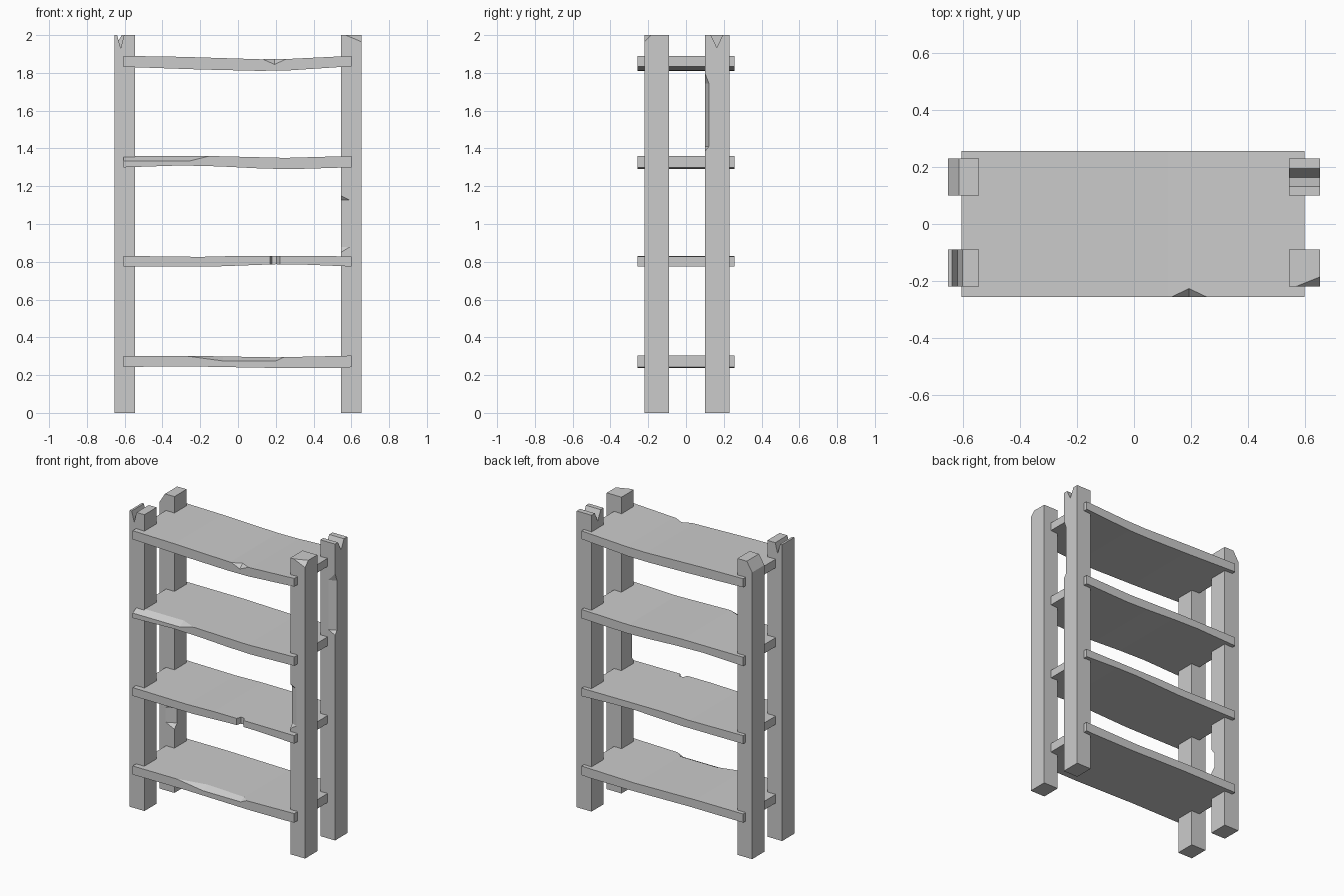
import bpy, bmesh
from mathutils import Vector as V

if "Cube" in bpy.data.objects:
    bpy.data.objects.remove(bpy.data.objects["Cube"])


def mesh_object(name, bm):
    bmesh.ops.recalc_face_normals(bm, faces=bm.faces)
    me = bpy.data.meshes.new(name)
    bm.to_mesh(me)
    bm.free()
    ob = bpy.data.objects.new(name, me)
    bpy.context.collection.objects.link(ob)
    return ob


def cut(ob, points):
    """Subtract the convex hull of the points."""
    bm = bmesh.new()
    for p in points:
        bm.verts.new(p)
    bmesh.ops.convex_hull(bm, input=bm.verts)
    loose = [v for v in bm.verts if not v.link_faces]
    bmesh.ops.delete(bm, geom=loose, context='VERTS')
    cutter = mesh_object("cutter", bm)
    cutter.hide_render = True
    mod = ob.modifiers.new("cut", 'BOOLEAN')
    mod.operation = 'DIFFERENCE'
    mod.solver = 'EXACT'
    mod.object = cutter
    bpy.context.view_layer.objects.active = ob
    bpy.ops.object.modifier_apply(modifier=mod.name)
    bpy.data.objects.remove(cutter)


def chip(ob, edge, a, b, axis, stations):
    """Bevel a stretch of an edge; a and b are the inward depths, ends taper out."""
    e, a, b, axis = V(edge), V(a), V(b), V(axis)
    s0, s1, s2, s3 = stations
    pts = [e - (a + b) / 2 + axis * (2 * s0 - s1),
           e - (a + b) / 2 + axis * (2 * s3 - s2)]
    for s in {s1, s2}:
        pts += [e + 2 * a - b + axis * s, e + 2 * b - a + axis * s]
    cut(ob, pts)


def post(name, x, y):
    bm = bmesh.new()
    bmesh.ops.create_cube(bm, size=1)
    for v in bm.verts:
        v.co = V((x + v.co.x * 0.11, y + v.co.y * 0.13, v.co.z * 2 + 1))
    return mesh_object(name, bm)


def shelf(name, top, bottom):
    bm = bmesh.new()
    f = bm.faces.new([bm.verts.new((x, -0.257, z)) for x, z in top + bottom[::-1]])
    ext = bmesh.ops.extrude_face_region(bm, geom=[f])['geom']
    bmesh.ops.translate(bm, vec=(0, 0.514, 0),
                        verts=[g for g in ext if isinstance(g, bmesh.types.BMVert)])
    return mesh_object(name, bm)


X, Z = (1, 0, 0), (0, 0, 1)

# Front left post: V split in the top, running front to back
p = post("front_left_post", -0.60, -0.155)
cut(p, [(x, y, z) for y in (-0.3, 0)
        for x, z in ((-0.659, 2.07), (-0.621, 1.93), (-0.586, 2.07))])

# Front right post: broken top corner and a worn inner edge
p = post("front_right_post", 0.60, -0.155)
c = V((0.655, -0.22, 2))
a, b, d = V((-0.085, 0, 0)), V((0, 0.034, 0)), V((0, 0, -0.036))
cut(p, [c + 3 * a - b - d, c + 3 * b - a - d, c + 3 * d - a - b, c - a - b - d])
chip(p, (0.545, -0.22, 0), (0.045, 0, 0), (0, 0.02, 0), Z, (0.85, 0.877, 1.127, 1.15))

# Back left post: sloped outer top and a worn inner edge
p = post("back_left_post", -0.60, 0.165)
cut(p, [(x, y, z) for y in (0, 0.3)
        for x, z in ((-0.695, 1.87), (-0.575, 2.065), (-0.75, 2.1))])
chip(p, (-0.545, 0.10, 0), (-0.065, 0, 0), (0, 0.03, 0), Z, (0.43, 0.46, 0.56, 0.60))

# Back right post: V split running sideways and a long worn outer edge
p = post("back_right_post", 0.60, 0.165)
cut(p, [(x, y, z) for x in (0.5, 0.7)
        for y, z in ((0.10, 2.065), (0.163, 1.935), (0.226, 2.065))])
chip(p, (0.655, 0.10, 0), (-0.05, 0, 0), (0, 0.021, 0), Z, (1.385, 1.41, 1.745, 1.80))

# Top shelf: sagging, with a small chip in the front edge
s = shelf("top_shelf",
          [(-0.607, 1.89), (-0.3, 1.885), (0.12, 1.872), (0.27, 1.874), (0.6, 1.89)],
          [(-0.607, 1.832), (-0.2, 1.818), (0.1, 1.811), (0.25, 1.812), (0.6, 1.835)])
chip(s, (0, -0.257, 1.873), (0, 0.03, 0), (0, 0, -0.028), X, (0.13, 0.193, 0.193, 0.255))

# Upper middle shelf: worn front edge at the left end
s = shelf("upper_middle_shelf",
          [(-0.607, 1.36), (-0.15, 1.36), (0.25, 1.35), (0.6, 1.36)],
          [(-0.607, 1.30), (-0.3, 1.31), (-0.1, 1.305), (0.1, 1.295), (0.27, 1.29), (0.6, 1.30)])
chip(s, (0, -0.257, 1.36), (0, 0.045, 0), (0, 0, -0.026), X, (-0.9, -0.7, -0.255, -0.15))

# Lower middle shelf: square notch through the front edge
s = shelf("lower_middle_shelf",
          [(-0.607, 0.831), (-0.2, 0.826), (0, 0.831), (0.6, 0.829)],
          [(-0.607, 0.775), (-0.15, 0.774), (0.2, 0.787), (0.35, 0.785), (0.6, 0.775)])
cut(s, [(x, y, z) for z in (0.7, 0.9)
        for x, y in ((0.16, -0.287), (0.18, -0.227), (0.205, -0.227), (0.24, -0.287))])

# Bottom shelf: long worn stretch of front edge
s = shelf("bottom_shelf",
          [(-0.607, 0.302), (-0.25, 0.302), (0.2, 0.294), (0.6, 0.303)],
          [(-0.607, 0.244), (-0.2, 0.245), (0.25, 0.237), (0.55, 0.239), (0.6, 0.242)])
chip(s, (0, -0.257, 0.298), (0, 0.045, 0), (0, 0, -0.023), X, (-0.25, -0.08, 0.2, 0.25))
